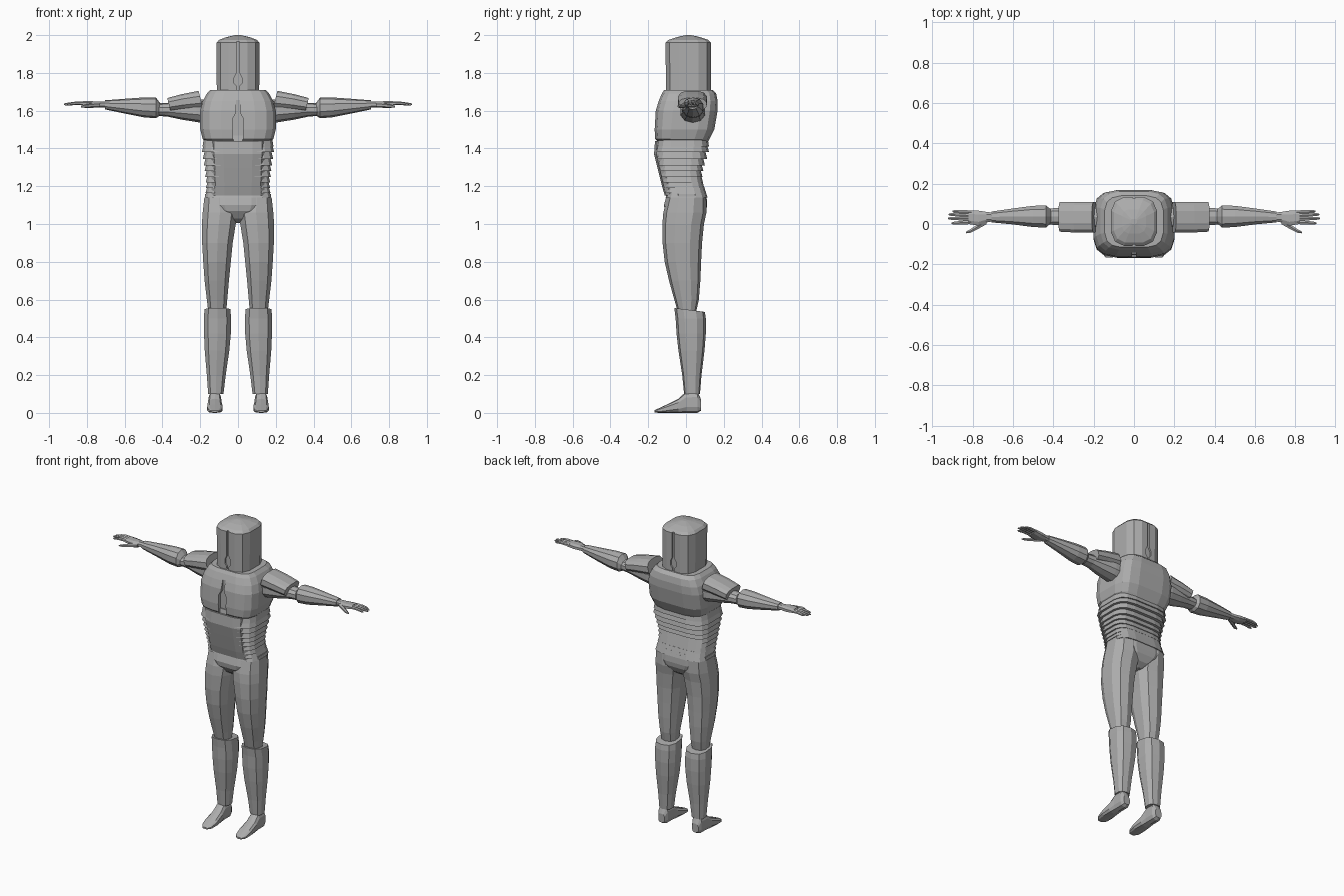
import bpy, bmesh, math
from mathutils import Vector

grey = bpy.data.materials.new("plain grey")
grey.diffuse_color = (0.42, 0.42, 0.42, 1)


def section(axis, t, a0, a1, b0, b1, n, p):
    """Rounded-box ring at t along the axis, spanning a0..a1 and b0..b1."""
    pts = []
    for i in range(n):
        w = (i + 0.5) * 2 * math.pi / n
        c, s = math.cos(w), math.sin(w)
        pts.append((math.copysign(abs(c) ** (2 / p), c), math.copysign(abs(s) ** (2 / p), s)))
    mc, ms = max(q[0] for q in pts), max(q[1] for q in pts)
    out = []
    for c, s in pts:
        a = (a0 + a1) / 2 + c / mc * (a1 - a0) / 2
        b = (b0 + b1) / 2 + s / ms * (b1 - b0) / 2
        out.append({"z": (a, b, t), "x": (t, a, b), "y": (a, t, b)}[axis])
    return out


def add_loft(bm, rings):
    rows = [[bm.verts.new(q) for q in r] for r in rings]
    n = len(rows[0])
    for r, s in zip(rows, rows[1:]):
        for i in range(n):
            bm.faces.new((r[i], r[(i + 1) % n], s[(i + 1) % n], s[i]))
    bm.faces.new(rows[0])
    bm.faces.new(rows[-1])


def finish(name, bm, mirror=False):
    bmesh.ops.recalc_face_normals(bm, faces=bm.faces)
    me = bpy.data.meshes.new(name)
    bm.to_mesh(me)
    bm.free()
    me.materials.append(grey)
    ob = bpy.data.objects.new(name, me)
    bpy.context.collection.objects.link(ob)
    if mirror:
        m = ob.modifiers.new("both sides", 'MIRROR')
        m.use_mirror_merge = False
    return ob


def loft(name, axis, rows, n=12, p=2.5, mirror=False):
    bm = bmesh.new()
    add_loft(bm, [section(axis, *r, n, p) for r in rows])
    return finish(name, bm, mirror)


def cut_slot(target, outline, y0, y1):
    """Cut a groove, symmetric in x; outline lists (half width, z) upward."""
    loop = outline + [(-x, z) for x, z in reversed(outline)]
    bm = bmesh.new()
    add_loft(bm, [[(x, y, z) for x, z in loop] for y in (y0, y1)])
    cutter = finish(target.name + "_groove_cutter", bm)
    cutter.hide_render = True
    cutter.hide_viewport = True
    cutter.display_type = 'WIRE'
    m = target.modifiers.new("groove", 'BOOLEAN')
    m.operation, m.solver, m.object = 'DIFFERENCE', 'EXACT', cutter


# Helmet with low dome and keyhole grooves front and back
helmet = loft("helmet", "z", [
    (1.66, -.112, .112, -.106, .132), (1.96, -.114, .114, -.108, .133),
    (1.975, -.1, .1, -.092, .118), (1.99, -.06, .06, -.047, .073),
    (2.0, -.015, .015, 0, .026)], 12, 3.2)
keyhole = [(.007, 1.6), (.007, 1.73), (.02, 1.745), (.02, 1.775), (.007, 1.8), (.007, 1.965)]
cut_slot(helmet, keyhole, -.2, -.097)
cut_slot(helmet, keyhole, .122, .2)

# Chest armour with central groove
chest = loft("chest_armour", "z", [
    (1.43, -.165, .165, -.145, .115), (1.45, -.187, .187, -.163, .125),
    (1.5, -.2, .2, -.166, .15), (1.6, -.2, .2, -.16, .167),
    (1.65, -.187, .187, -.145, .168), (1.69, -.165, .165, -.128, .16),
    (1.71, -.145, .145, -.115, .14)], 16, 4)
cut_slot(chest, [(.018, 1.4), (.027, 1.46), (.027, 1.56), (.01, 1.59), (.01, 1.72)], -.3, -.142)

# Stepped waist bands
levels = [1.46, 1.41, 1.38, 1.345, 1.31, 1.28, 1.25, 1.22, 1.19, 1.165, 1.14]
halves = [.188, .192, .186, .181, .177, .174, .171, .17, .172, .176]
fronts = [-.158, -.166, -.16, -.153, -.145, -.138, -.13, -.122, -.114, -.108]
backs = [.122, .122, .112, .1, .092, .087, .09, .097, .106, .114]
bm = bmesh.new()
for i in range(10):
    h, f, b = halves[i], fronts[i], backs[i]
    add_loft(bm, [section("z", levels[i] + .008, -h + .01, h - .01, f + .01, b - .01, 16, 4),
                  section("z", levels[i + 1], -h, h, f, b, 16, 4)])
finish("waist_bands", bm)

# Smooth belly plate over the bands
loft("belly_plate", "z", [
    (1.15, -.14, .14, -.112, .0), (1.2, -.14, .14, -.127, .0),
    (1.3, -.143, .143, -.152, .0), (1.37, -.148, .148, -.169, .0),
    (1.44, -.15, .15, -.164, .0)], 12, 4)

# Pelvis
loft("pelvis", "z", [
    (1.005, -.02, .02, -.05, .05), (1.03, -.08, .08, -.085, .085),
    (1.07, -.15, .15, -.112, .107), (1.1, -.175, .175, -.117, .112),
    (1.16, -.174, .174, -.1, .108)], 12, 3)

# Legs
loft("thighs", "z", [
    (.54, .062, .158, -.045, .055), (.6, .057, .165, -.062, .068),
    (.7, .048, .177, -.09, .076), (.8, .038, .184, -.113, .08),
    (.9, .028, .19, -.124, .085), (1.0, .012, .191, -.125, .095),
    (1.06, .004, .187, -.12, .108), (1.14, .02, .178, -.1, .107)], 10, 2.5, True)
shins = loft("shin_armour", "z", [
    (.1, .077, .158, -.01, .074), (.2, .065, .165, -.02, .082),
    (.33, .046, .176, -.04, .098), (.42, .038, .18, -.05, .105),
    (.5, .037, .181, -.055, .105), (.55, .04, .177, -.062, .1)], 10, 2.6, True)
for v in shins.data.vertices:
    if v.co.z > .54:                      # top rim rises towards the knee
        v.co.z = .545 - .13 * (v.co.y - .02)
loft("feet", "y", [
    (.08, .1, .145, .012, .07), (.06, .09, .155, 0, .115), (.0, .09, .155, 0, .112),
    (-.04, .086, .16, 0, .075), (-.1, .081, .163, 0, .045),
    (-.145, .088, .157, 0, .024), (-.167, .105, .14, .003, .014)], 10, 3, True)

# Arms
loft("upper_arms", "x", [
    (.15, -.03, .1, 1.53, 1.66), (.22, -.03, .1, 1.54, 1.66),
    (.3, -.02, .09, 1.553, 1.655), (.37, -.005, .08, 1.568, 1.642),
    (.45, -.002, .075, 1.575, 1.637)], 10, 2.2, True)
pads = loft("shoulder_pads", "x", [
    (.195, -.042, .11, 1.612, 1.705), (.29, -.042, .11, 1.606, 1.687),
    (.37, -.038, .108, 1.598, 1.667)], 12, 2.8, True)
for v in pads.data.vertices:
    v.co.x += .25 * (v.co.z - 1.65)       # pad ends lean outward
loft("forearm_armour", "x", [
    (.405, .01, .065, 1.58, 1.63), (.435, -.018, .092, 1.56, 1.67),
    (.5, -.015, .09, 1.565, 1.67), (.6, -.002, .077, 1.585, 1.663),
    (.705, .008, .062, 1.607, 1.655)], 10, 2.3, True)

# Hands: palm, four fingers and thumb
bm = bmesh.new()
add_loft(bm, [section("x", *r, 8, 2.5) for r in [
    (.69, .015, .055, 1.615, 1.65), (.73, .008, .06, 1.617, 1.648),
    (.77, -.008, .066, 1.617, 1.65), (.82, .0, .067, 1.625, 1.65)]])


def finger(path):
    rings = []
    for x, y, z, r in path:
        rings.append(section("x", x, y - r, y + r, z - r, z + r, 6, 2))
    add_loft(bm, rings)


for y, tip_y, tip_x in ((.058, .062, .9), (.042, .047, .918), (.026, .028, .922), (.009, .004, .905)):
    mid = Vector((.86, (y + tip_y) / 2, 1.639))
    finger([(.8, y, 1.638, .0095), (*mid, .009), (tip_x - .01, tip_y, 1.634, .0065), (tip_x, tip_y, 1.633, .003)])
finger([(.73, .012, 1.63, .013), (.775, -.014, 1.627, .012),
        (.81, -.035, 1.624, .009), (.832, -.042, 1.622, .004)])
finish("hands", bm, True)
